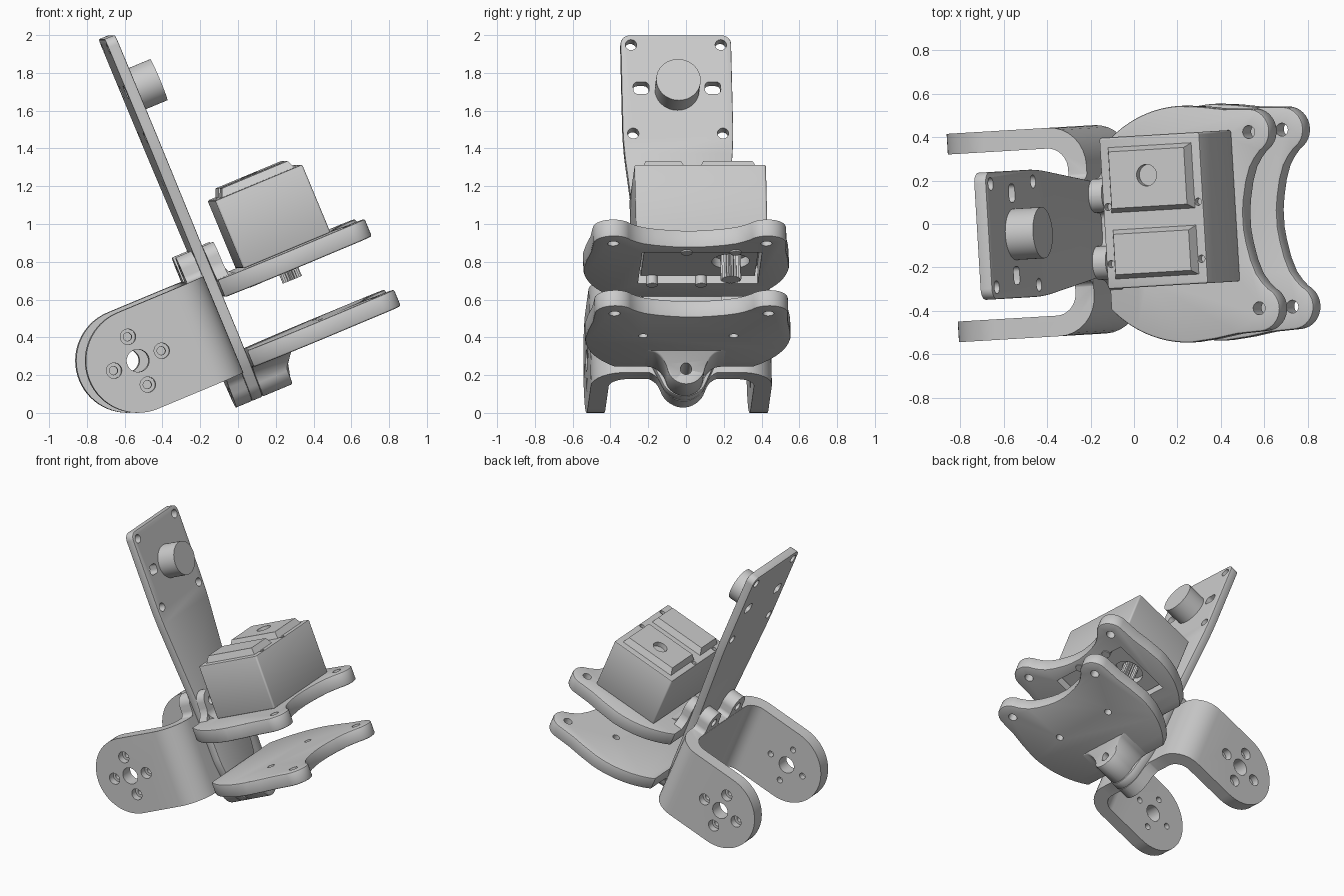
import bpy, bmesh, math
from mathutils import Matrix, Vector

cube = bpy.data.objects.get("Cube")
if cube:
    bpy.data.objects.remove(cube, do_unlink=True)

grey = bpy.data.materials.new("plain grey")
grey.use_nodes = True
colour = (0.6, 0.6, 0.6, 1)
grey.diffuse_color = colour
grey.node_tree.nodes["Principled BSDF"].inputs["Base Color"].default_value = colour

# Parts are built upright as (length u, width w, height v), then tilted together
POSE = (Matrix.Translation((0, -0.015, 0)) @ Matrix.Rotation(math.radians(3.4), 4, 'Z')
        @ Matrix.Rotation(math.radians(-22.6), 4, 'Y'))
PLACE = {'u': lambda a, b, t: (t, a, b),
         'w': lambda a, b, t: (a, t, b),
         'v': lambda a, b, t: (a, b, t)}


def circle(a, b, r, n=32, start=0, end=360):
    steps = n if end - start == 360 else n + 1
    return [(a + r * math.cos(math.radians(start + (end - start) * i / n)),
             b + r * math.sin(math.radians(start + (end - start) * i / n))) for i in range(steps)]


def rounded(points, n=8):
    """Outline whose corners (a, b, r) are rounded off over the distance r."""
    out = []
    for i, (a, b, r) in enumerate(points):
        p = Vector((a, b))
        if not r:
            out.append((a, b))
            continue
        ends = []
        for q in (points[i - 1], points[(i + 1) % len(points)]):
            d = Vector(q[:2]) - p
            ends.append(p + d.normalized() * min(r, d.length * 0.49))
        for k in range(n + 1):
            t = k / n
            c = ((1 - t) ** 2, 1.42 * t * (1 - t), t * t)
            out.append(tuple((ends[0] * c[0] + p * c[1] + ends[1] * c[2]) / sum(c)))
    return out


def rect(a0, a1, b0, b1, r=0):
    return rounded([(a0, b0, r), (a1, b0, r), (a1, b1, r), (a0, b1, r)])


def mirrored(half):
    """Half outline in (w, v, r), completed on the other side."""
    return half + [(-p[0],) + tuple(p[1:]) for p in reversed(half)]


def prism(name, pts, axis, lo, hi, bevel=0.0):
    bm = bmesh.new()
    put = PLACE[axis]
    low = [bm.verts.new(put(a, b, lo)) for a, b in pts]
    high = [bm.verts.new(put(a, b, hi)) for a, b in pts]
    bm.faces.new(low)
    bm.faces.new(high)
    for i in range(len(pts)):
        j = (i + 1) % len(pts)
        bm.faces.new((low[i], low[j], high[j], high[i]))
    bmesh.ops.recalc_face_normals(bm, faces=bm.faces)
    mesh = bpy.data.meshes.new(name)
    bm.to_mesh(mesh)
    bm.free()
    mesh.materials.append(grey)
    ob = bpy.data.objects.new(name, mesh)
    bpy.context.collection.objects.link(ob)
    if bevel:
        mod = ob.modifiers.new("edge", 'BEVEL')
        mod.width, mod.segments = bevel, 2
        mod.angle_limit = math.radians(50)
        bake(ob)
    return ob


def bake(ob):
    graph = bpy.context.evaluated_depsgraph_get()
    mesh = bpy.data.meshes.new_from_object(ob.evaluated_get(graph))
    ob.modifiers.clear()
    ob.data = mesh


def combine(ob, others, operation='DIFFERENCE'):
    for other in others:
        mod = ob.modifiers.new("join", 'BOOLEAN')
        mod.operation, mod.solver, mod.object = operation, 'EXACT', other
    bake(ob)
    for other in others:
        bpy.data.objects.remove(other, do_unlink=True)


def hole(axis, a, b, r, lo, hi):
    return prism("cutter", circle(a, b, r, 24), axis, lo, hi)


SIDES = (-1, 1)
EARS = [(0.075, 0.75, 0.03), (0.08, 0.89, 0.075), (0.23, 0.89, 0.075), (0.235, 0.75, 0.03)]

# Fork bracket: bent strip, rounded arm ends, eared web
half = [(-0.8, 0.385, 0), (0, 0.385, 0.1), (0, -0.385, 0.1), (-0.8, -0.385, 0),
        (-0.8, -0.48, 0), (0.092, -0.48, 0.18), (0.092, 0.48, 0.18), (-0.8, 0.48, 0)]
fork = prism("fork_bracket", rounded(half), 'v', 0.194, 0.746)
side = circle(-0.41, 0.47, 0.276, 32, 90, 270) + [(0.2, 0.194), (0.2, 0.746)]
combine(fork, [prism("cutter", side, 'w', -1, 1)], 'INTERSECT')
web = mirrored(EARS + [(0.29, 0.74, 0), (0.29, 0.2, 0), (0.15, 0.2, 0.06), (0.08, 0.03, 0.08)])
combine(fork, [prism("web", rounded(web), 'u', 0.001, 0.091)], 'UNION')
cuts = [hole('w', -0.41, 0.47, 0.06, -1, 1)]
for du, dv in ((0.137, 0), (-0.137, 0), (0, 0.137), (0, -0.137)):
    cuts.append(hole('w', -0.41 + du, 0.47 + dv, 0.022, -1, 1))
    for s in SIDES:
        cuts.append(hole('w', -0.41 + du, 0.47 + dv, 0.041, s * 0.43, s * 0.6))
cuts += [hole('u', s * 0.155, 0.81, 0.03, -0.1, 0.2) for s in SIDES]
cuts.append(hole('u', 0, 0.115, 0.03, -0.1, 0.2))
combine(fork, cuts)

# Tall mounting plate with corner holes and slots
outline = mirrored([(0.293, 2.104, 0.05), (0.293, 1.48, 0.1), (0.215, 0.75, 0.1),
                    (0.2, 0.3, 0.1), (0.08, 0.03, 0.08)])
plate = prism("tall_plate", rounded(outline), 'u', 0.092, 0.152, 0.006)
cuts = [hole('u', s * 0.238, v, 0.03, 0, 0.3) for s in SIDES for v in (1.54, 2.047)]
cuts += [prism("cutter", rect(s * 0.19 - 0.042, s * 0.19 + 0.042, 1.765, 1.835, 0.025), 'u', 0, 0.3)
         for s in SIDES]
combine(plate, cuts)
prism("round_sensor", circle(0, 1.79, 0.118, 48), 'u', 0.15, 0.29)

# Shared outline of the two winged plates, as (u, w)
wing = [(0.152, 0.372)] + circle(0.55, 0, 0.545, 20, 90, 133)[::-1]
wing += [(0.66, 0.535), (0.77, 0.518)]
wing += circle(0.887, 0.408, 0.105, 14, -60, 85)[::-1]
wing += [(0.912, 0.286), (0.885, 0.245), (0.862, 0.18), (0.845, 0.1), (0.837, 0.04)]
wing = wing + [(u, -w) for u, w in reversed(wing)]

# Upper winged plate with a pocket for the motor
upper = prism("upper_wing_plate", wing, 'v', 0.6, 0.7, 0.01)
cuts = [hole('v', 0.89, s * 0.406, 0.03, 0, 1) for s in SIDES]
cuts.append(prism("cutter", rect(0.34, 0.77, -0.245, 0.39), 'v', 0.5, 0.9))
combine(upper, cuts)
flange = mirrored(EARS + [(0.3, 0.68, 0.02), (0.3, 0.61, 0)])
tabs = prism("upper_flange", rounded(flange), 'u', 0.153, 0.218)
combine(tabs, [hole('u', s * 0.155, 0.81, 0.03, 0, 0.4) for s in SIDES])
gusset = [(0.2, 0.69)] + circle(0.268, 0.75, 0.05, 8, 180, 270) + [(0.29, 0.69)]
prism("flange_fillet", gusset, 'w', -0.24, 0.24)

# Lower winged plate and its hanging boss
lower = prism("lower_wing_plate", wing, 'v', 0.2, 0.295, 0.01)
cuts = [hole('v', 0.887, s * 0.408, 0.03, 0, 1) for s in SIDES]
cuts += [hole('v', 0.58, s * 0.24, 0.025, 0, 1) for s in SIDES]
combine(lower, cuts)
boss_half = [(0.24, 0.24, 0), (0.24, 0.205, 0.02), (0.115, 0.185, 0.08), (0.08, 0.03, 0.08)]
boss = prism("lower_boss", rounded(mirrored(boss_half)), 'u', 0.153, 0.325, 0.008)
for vert in boss.data.vertices:
    if vert.co.x > 0.3 and vert.co.z > 0.12:
        vert.co.x += 0.7 * (vert.co.z - 0.12)
combine(boss, [hole('u', 0, 0.115, 0.03, 0, 0.6)])

# Motor body, lid pads, screws and output shaft
motor = prism("motor_body", rect(0.305, 0.805, -0.277, 0.42, 0.012), 'v', 0.7, 1.09, 0.008)
cuts = [hole('v', u, w, 0.017, 1.05, 1.2) for u in (0.33, 0.78) for w in (-0.163, 0.1)]
combine(motor, cuts)
base = prism("motor_base", rect(0.355, 0.755, -0.23, 0.375), 'v', 0.64, 0.72)
combine(base, [hole('v', 0.55, 0.236, 0.1, 0.5, 0.69)])
for name, w0, w1 in (("large_lid_pad", 0.07, 0.375), ("small_lid_pad", -0.235, -0.005)):
    pad = prism(name, rect(0.345, 0.765, w0, w1), 'v', 1.085, 1.135)
    middle = (w0 + w1) / 2
    for vert in pad.data.vertices:
        if vert.co.z > 1.1:
            vert.co.x += 0.022 if vert.co.x < 0.5 else -0.022
            vert.co.y += 0.022 if vert.co.y < middle else -0.022
    if w0 > 0:
        combine(pad, [hole('v', 0.55, 0.236, 0.05, 1.1, 1.3)])
shaft = [(0.55 + r * math.cos(i * math.pi / 20), 0.236 + r * math.sin(i * math.pi / 20))
         for i in range(40) for r in [0.055 if i % 2 else 0.046]]
prism("splined_shaft", shaft, 'v', 0.535, 0.71)
for u, w in ((0.335, -0.17), (0.335, 0.09), (0.775, -0.01), (0.775, 0.25)):
    prism("base_screw", circle(u, w, 0.03, 20), 'v', 0.592, 0.66)

# Tilt everything into place and smooth the curved faces
parts = [o for o in bpy.context.collection.objects if o.type == 'MESH' and grey.name in o.data.materials]
for ob in parts:
    ob.data.transform(POSE)
    ob.select_set(True)
bpy.context.view_layer.objects.active = parts[0]
bpy.ops.object.shade_smooth_by_angle(angle=math.radians(30))
